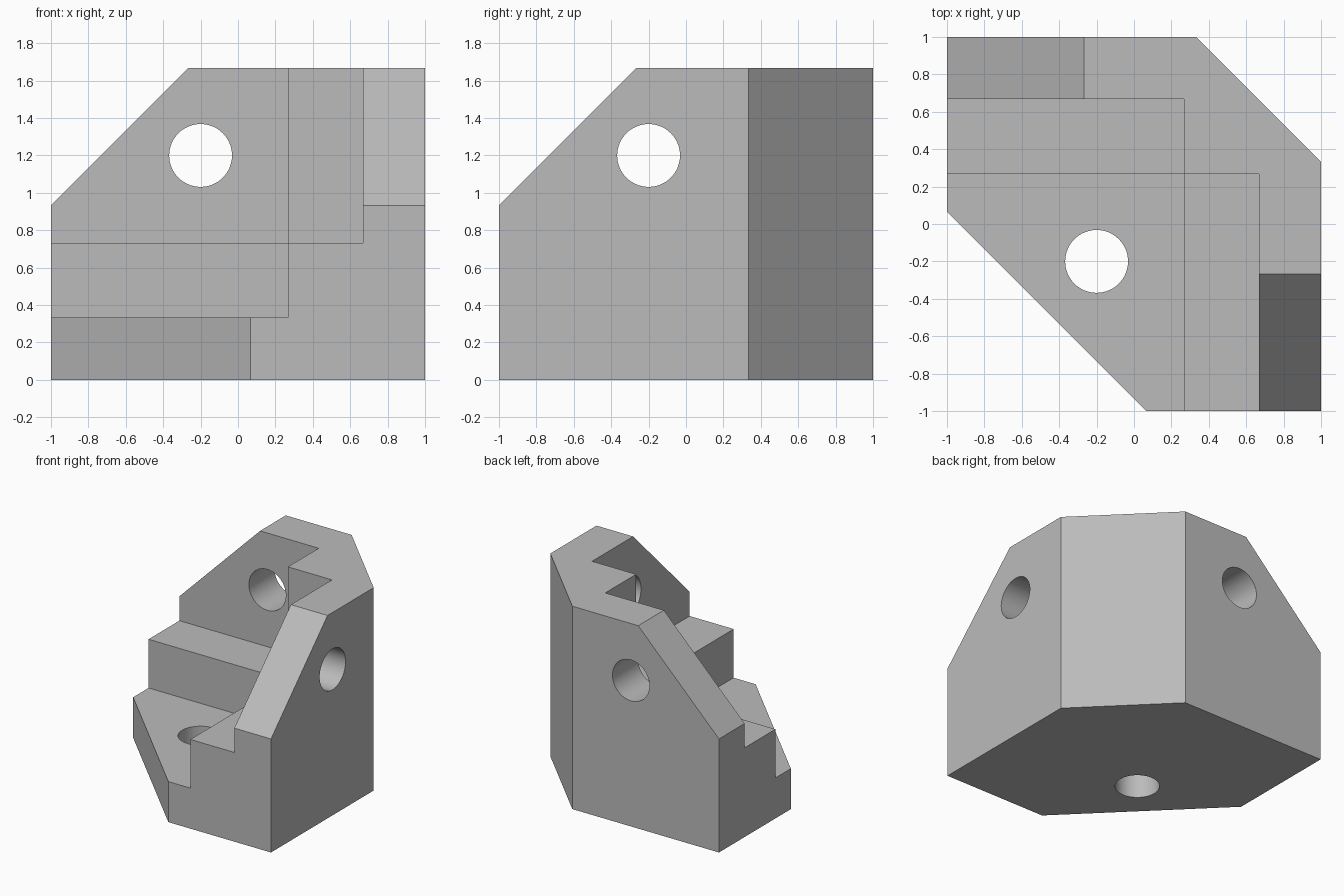
import bpy
import bmesh
from math import radians
from mathutils import Vector

cube = bpy.data.objects.get("Cube")
if cube:
    bpy.data.objects.remove(cube, do_unlink=True)

HEIGHT = 1.667
WALL = 0.333      # thickness of base and both walls
STEP = 0.733      # outer face to top of the inner steps
HOLE_RADIUS = 0.168

grey = bpy.data.materials.new("plain grey")
grey.use_nodes = True
grey.diffuse_color = (0.5, 0.5, 0.5, 1)
grey.node_tree.nodes["Principled BSDF"].inputs["Base Color"].default_value = (0.5, 0.5, 0.5, 1)


def add_object(name, bm):
    bmesh.ops.recalc_face_normals(bm, faces=bm.faces)
    mesh = bpy.data.meshes.new(name)
    bm.to_mesh(mesh)
    bm.free()
    mesh.materials.append(grey)
    obj = bpy.data.objects.new(name, mesh)
    bpy.context.collection.objects.link(obj)
    return obj


def prism(name, profile, axis, low, high):
    """Extrude a profile, drawn in the other two axes, along one axis."""
    bm = bmesh.new()
    verts = []
    for a, b in profile:
        point = [a, b]
        point.insert(axis, low)
        verts.append(bm.verts.new(point))
    face = bm.faces.new(verts)
    moved = bmesh.ops.extrude_face_region(bm, geom=[face])["geom"]
    offset = Vector((0, 0, 0))
    offset[axis] = high - low
    bmesh.ops.translate(bm, vec=offset,
                        verts=[v for v in moved if isinstance(v, bmesh.types.BMVert)])
    return add_object(name, bm)


def hole(name, centre, axis):
    bm = bmesh.new()
    bmesh.ops.create_cone(bm, cap_ends=True, segments=64, radius1=HOLE_RADIUS,
                          radius2=HOLE_RADIUS, depth=5)
    obj = add_object(name, bm)
    obj.location = centre
    obj.rotation_euler = [(0, radians(90), 0), (radians(90), 0, 0), (0, 0, 0)][axis]
    return obj


# Body: square footprint with the back corner and front corner cut off
body = prism("corner_bracket",
             [(-1, 0.067), (0.067, -1), (1, -1), (1, 0.333), (0.333, 1), (-1, 1)],
             2, 0, HEIGHT)

# Upper recess leaves the walls and the corner post; lower recess leaves the steps
wall, step = 1 - WALL, 1 - STEP
cutters = [
    prism("upper_recess", [(-2, -2), (wall, -2), (wall, step), (step, step),
                           (step, wall), (-2, wall)], 2, STEP, 3),
    prism("lower_recess", [(-2, -2), (step, -2), (step, step), (-2, step)], 2, WALL, 1),
]

# Sloping top corner on the free end of each wall
slope = [(-1.3, 0.633), (0.033, 1.966), (-1.3, 1.966)]
cutters.append(prism("back_wall_slope", slope, 1, -2, 2))
cutters.append(prism("left_wall_slope", slope, 0, -2, 2))

# One bolt hole through the base and each wall
cutters.append(hole("left_wall_hole", (1, -0.2, 1.2), 0))
cutters.append(hole("back_wall_hole", (-0.2, 1, 1.2), 1))
cutters.append(hole("base_hole", (-0.2, -0.2, 0), 2))

bpy.ops.object.select_all(action="DESELECT")
body.select_set(True)
bpy.context.view_layer.objects.active = body
for cutter in cutters:
    cutter.hide_render = True
    mod = body.modifiers.new(cutter.name, "BOOLEAN")
    mod.operation = "DIFFERENCE"
    mod.solver = "EXACT"
    mod.object = cutter
    bpy.ops.object.modifier_apply(modifier=mod.name)
for cutter in cutters:
    bpy.data.objects.remove(cutter, do_unlink=True)

bpy.ops.object.shade_smooth_by_angle(angle=radians(30))
